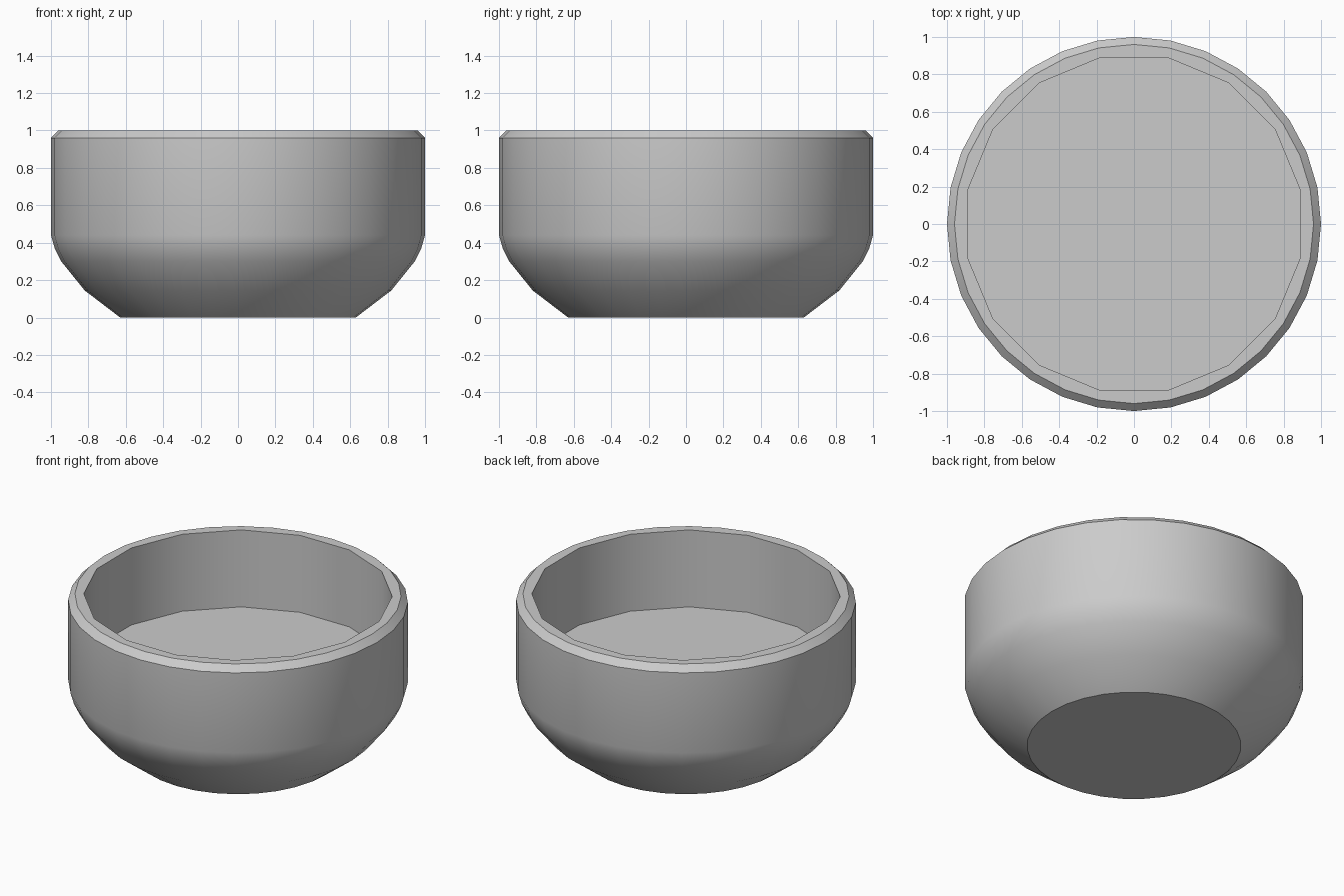
import bpy, bmesh, math

cube = bpy.data.objects.get("Cube")
if cube:
    bpy.data.objects.remove(cube)

# Single grey material
grey = bpy.data.materials.new("light_grey")
grey.use_nodes = True
colour = (0.6, 0.6, 0.6, 1)
grey.diffuse_color = colour
grey.node_tree.nodes["Principled BSDF"].inputs["Base Color"].default_value = colour


def ring(bm, radius, z, sides, turn=0.0):
    """Closed loop of edges around the z axis."""
    angles = [2 * math.pi * (i + turn) / sides for i in range(sides)]
    verts = [bm.verts.new((radius * math.cos(a), radius * math.sin(a), z)) for a in angles]
    return verts, [bm.edges.new((verts[i - 1], verts[i])) for i in range(sides)]


def bridge(bm, lower, upper):
    bmesh.ops.bridge_loops(bm, edges=lower[1] + upper[1])


bm = bmesh.new()

# Outer wall: flat foot, rounded belly, straight side, chamfered lip
profile = [(0.63, 0), (0.82, 0.145), (0.945, 0.30), (0.98, 0.37),
           (1, 0.44), (1, 0.96), (0.96, 1)]
outer = [ring(bm, r, z, 32) for r, z in profile]
for lower, upper in zip(outer, outer[1:]):
    bridge(bm, lower, upper)
bm.faces.new(outer[0][0])

# Cavity: straight sixteen-sided wall with a flat floor
mouth = ring(bm, 0.908, 1, 16, 0.5)
floor = ring(bm, 0.908, 0.5, 16, 0.5)
bridge(bm, floor, mouth)
bm.faces.new(floor[0])

# Flat rim between the lip and the mouth
bmesh.ops.triangle_fill(bm, edges=outer[-1][1] + mouth[1], use_beauty=True, normal=(0, 0, 1))
bmesh.ops.recalc_face_normals(bm, faces=bm.faces)

mesh = bpy.data.meshes.new("bowl")
bm.to_mesh(mesh)
bm.free()
mesh.materials.append(grey)
bowl = bpy.data.objects.new("bowl", mesh)
bpy.context.collection.objects.link(bowl)

# Smooth walls, crisp rim and foot
bpy.context.view_layer.objects.active = bowl
bowl.select_set(True)
bpy.ops.object.shade_smooth_by_angle(angle=math.radians(30))
